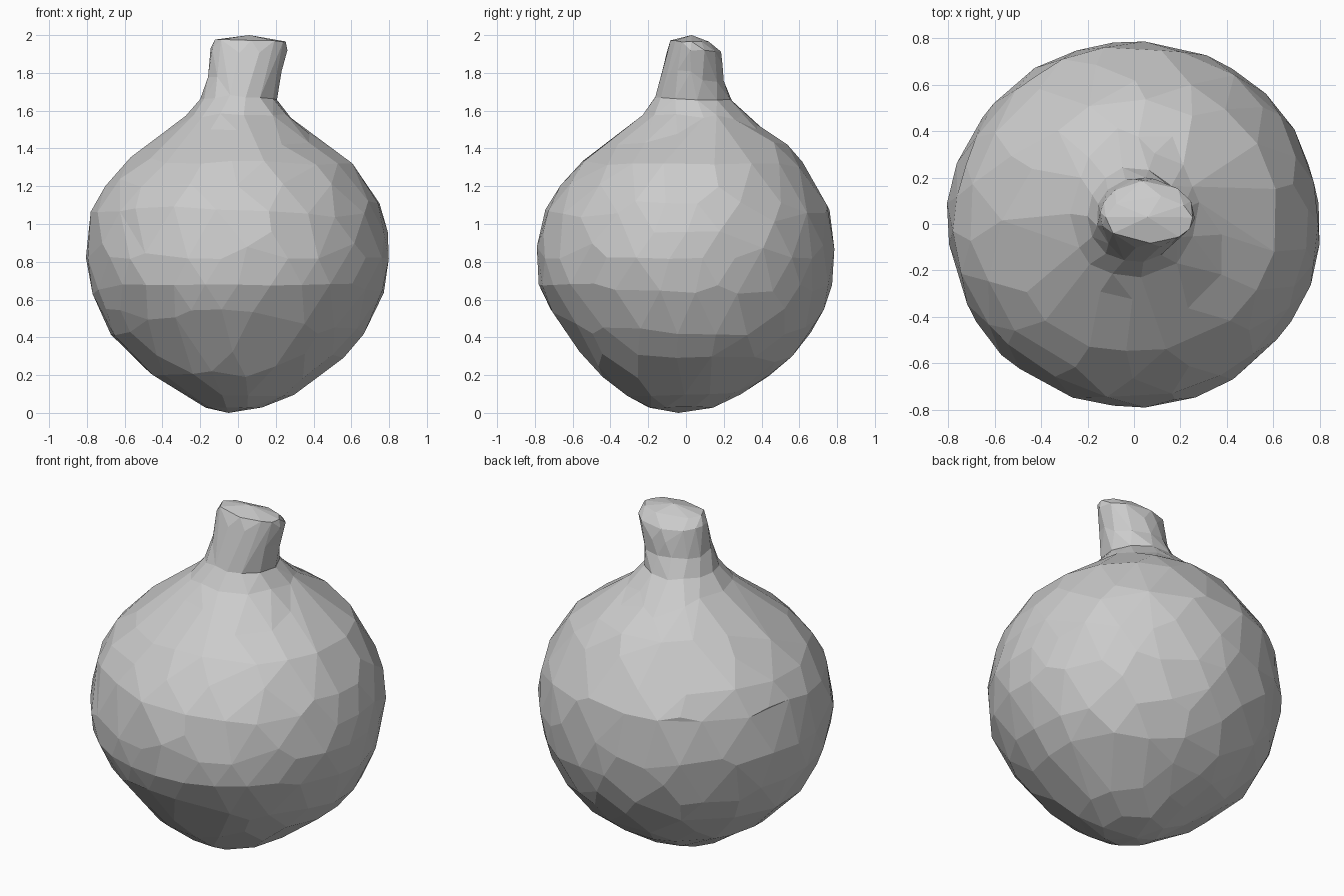
import bpy, bmesh, math
from mathutils import Vector, noise

if "Cube" in bpy.data.objects:
    bpy.data.objects.remove(bpy.data.objects["Cube"])

SEGS = 28
# Silhouette rings: height, left x, right x, front y, back y
RINGS = [
    (0.03, -0.17, 0.14, -0.20, 0.14), (0.10, -0.30, 0.29, -0.32, 0.30),
    (0.20, -0.45, 0.44, -0.45, 0.45), (0.30, -0.56, 0.57, -0.54, 0.57),
    (0.42, -0.67, 0.67, -0.63, 0.66), (0.55, -0.74, 0.73, -0.72, 0.73),
    (0.68, -0.78, 0.78, -0.78, 0.77), (0.82, -0.80, 0.80, -0.79, 0.79),
    (0.96, -0.79, 0.79, -0.77, 0.78), (1.08, -0.77, 0.76, -0.74, 0.76),
    (1.20, -0.71, 0.70, -0.66, 0.70), (1.32, -0.60, 0.62, -0.56, 0.62),
    (1.42, -0.48, 0.47, -0.43, 0.54), (1.50, -0.37, 0.37, -0.32, 0.42),
    (1.58, -0.27, 0.27, -0.23, 0.32), (1.66, -0.20, 0.205, -0.17, 0.24),
    (1.76, -0.165, 0.22, -0.14, 0.20), (1.85, -0.15, 0.24, -0.12, 0.195),
    (1.92, -0.145, 0.26, -0.10, 0.18), (1.97, -0.12, 0.25, -0.08, 0.12),
]

# Gourd body and neck as one lofted skin with slight surface unevenness
bm = bmesh.new()
loops = []
for i, (z, x0, x1, y0, y1) in enumerate(RINGS):
    cx, cy, rx, ry = (x0 + x1) / 2, (y0 + y1) / 2, (x1 - x0) / 2, (y1 - y0) / 2
    loop = []
    for k in range(SEGS):
        a = math.tau * (k + 0.5 * (i % 2)) / SEGS
        p = Vector((cx + rx * math.cos(a), cy + ry * math.sin(a), z))
        s = 1 + 0.018 * noise.noise(p * 4 + Vector((3.1, 7.2, 1.4)))
        loop.append(bm.verts.new((cx + (p.x - cx) * s, cy + (p.y - cy) * s,
                                  z + 0.012 * noise.noise(p * 5))))
    loops.append(loop)
for i in range(len(loops) - 1):
    a, b = loops[i], loops[i + 1]
    for k in range(SEGS):
        n = (k + 1) % SEGS
        if i % 2 == 0:
            tris = ((a[k], a[n], b[k]), (a[n], b[n], b[k]))
        else:
            tris = ((a[k], b[n], b[k]), (a[k], a[n], b[n]))
        for t in tris:
            bm.faces.new(t)

# Pointed base and slightly domed stem end
base = bm.verts.new((-0.05, -0.04, 0))
tip = bm.verts.new((0.06, 0.03, 2.0))
for k in range(SEGS):
    n = (k + 1) % SEGS
    bm.faces.new((loops[0][n], loops[0][k], base))
    bm.faces.new((loops[-1][k], loops[-1][n], tip))
bmesh.ops.recalc_face_normals(bm, faces=bm.faces)
mesh = bpy.data.meshes.new("gourd")
bm.to_mesh(mesh)
bm.free()
gourd = bpy.data.objects.new("gourd", mesh)
bpy.context.collection.objects.link(gourd)

# Irregular low-poly facets
facets = gourd.modifiers.new("facets", 'DECIMATE')
facets.ratio = 0.45
flat = gourd.modifiers.new("merge_flat", 'DECIMATE')
flat.decimate_type = 'DISSOLVE'
flat.angle_limit = math.radians(6)
